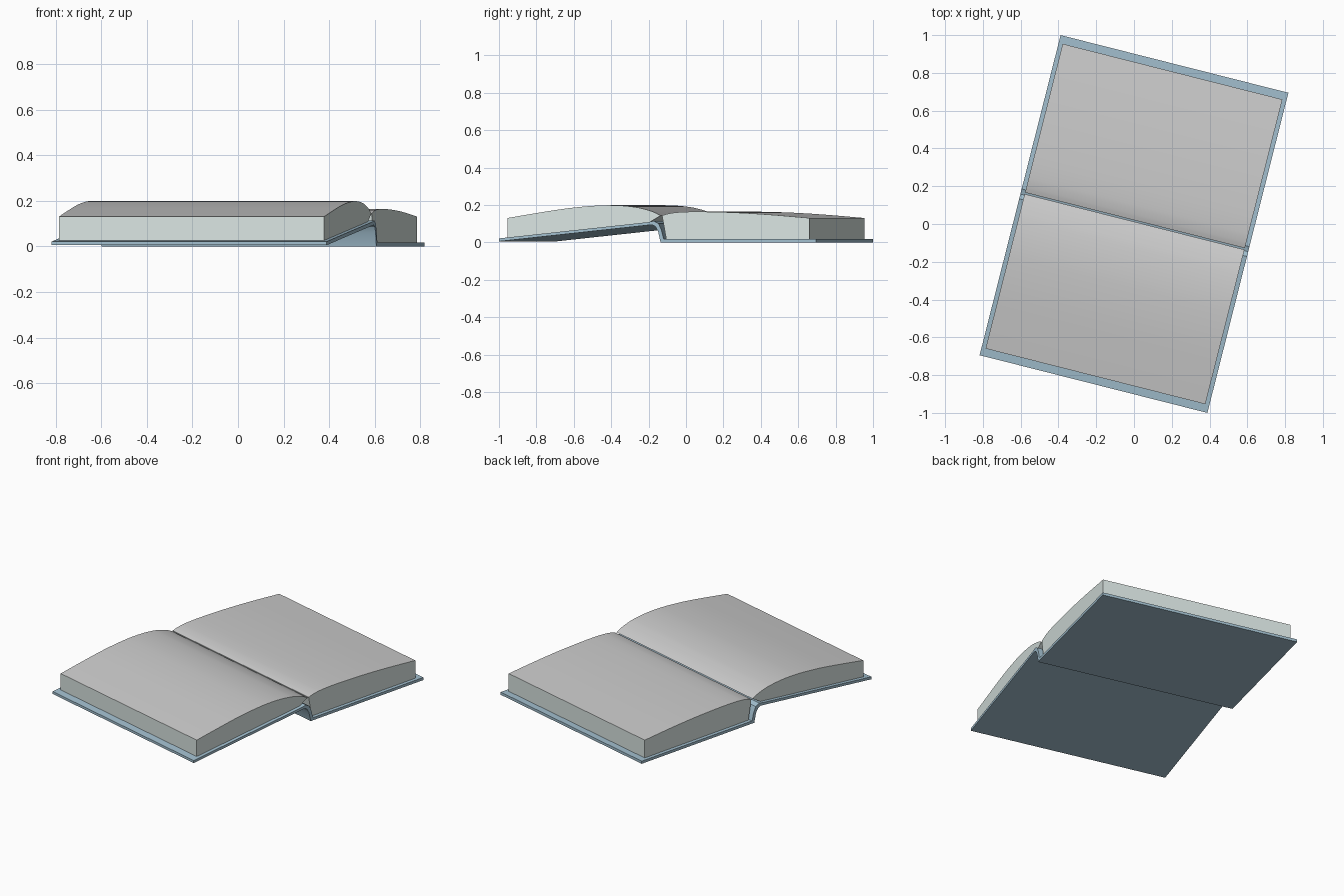
import bpy, bmesh, math

if "Cube" in bpy.data.objects:
    bpy.data.objects.remove(bpy.data.objects["Cube"])

ANGLE = math.radians(-14.2)


def material(name, rgb):
    m = bpy.data.materials.new(name)
    m.diffuse_color = (*rgb, 1)
    m.use_nodes = True
    m.node_tree.nodes["Principled BSDF"].inputs["Base Color"].default_value = m.diffuse_color
    return m


def smooth_curve(pts, n=4):
    """Catmull-Rom through the (v, z) points."""
    out = []
    for i in range(len(pts) - 1):
        a, b = pts[max(i - 1, 0)], pts[i]
        c, d = pts[i + 1], pts[min(i + 2, len(pts) - 1)]
        h = c[0] - b[0]
        mb = (c[1] - a[1]) / (c[0] - a[0]) * h
        mc = (d[1] - b[1]) / (d[0] - b[0]) * h
        for k in range(n):
            t = k / n
            z = ((2*t**3 - 3*t**2 + 1) * b[1] + (t**3 - 2*t**2 + t) * mb
                 + (3*t**2 - 2*t**3) * c[1] + (t**3 - t**2) * mc)
            out.append((b[0] + h * t, z))
    return out + [pts[-1]]


def ribbon(name, top, bottom, half, side_mat, top_mat):
    """Solid between two profile curves, extruded along the spine."""
    bm = bmesh.new()
    rows = [[[bm.verts.new((x, v, z)) for v, z in line] for line in (top, bottom)]
            for x in (-half, half)]
    (ta, ba), (tb, bb) = rows
    for i in range(len(top) - 1):
        j = i + 1
        bm.faces.new((ta[i], tb[i], tb[j], ta[j])).material_index = 1
        bm.faces.new((ba[i], ba[j], bb[j], bb[i]))
        bm.faces.new((ta[i], ta[j], ba[j], ba[i]))
        bm.faces.new((tb[i], bb[i], bb[j], tb[j]))
    for e in (0, -1):
        bm.faces.new((ta[e], ba[e], bb[e], tb[e]))
    bmesh.ops.recalc_face_normals(bm, faces=bm.faces)
    me = bpy.data.meshes.new(name)
    bm.to_mesh(me)
    bm.free()
    me.materials.append(side_mat)
    me.materials.append(top_mat)
    ob = bpy.data.objects.new(name, me)
    bpy.context.collection.objects.link(ob)
    ob.rotation_euler.z = ANGLE
    bpy.ops.object.select_all(action='DESELECT')
    bpy.context.view_layer.objects.active = ob
    ob.select_set(True)
    bpy.ops.object.shade_smooth_by_angle(angle=math.radians(30))
    return ob


def page_block(name, top, base_start, base_end):
    top = smooth_curve(top)
    v0, v1 = top[0][0], top[-1][0]
    bottom = []
    for v, _ in top:
        t = (v - v0) / (v1 - v0)
        bottom.append(tuple(a + (b - a) * t for a, b in zip(base_start, base_end)))
    ribbon(name, top, bottom, 0.60, edge_mat, None)


cover_mat = material("cover_blue", (0.36, 0.52, 0.62))
edge_mat = material("page_edge", (0.70, 0.78, 0.76))

# Cover: tilted front board, bent spine, flat back board
cover_top = [(-.874, .021), (-.05, .108), (-.02, .114), (.006, .10),
             (.022, .065), (.034, .017), (.874, .017)]
cover_bottom = [(-.874, .005), (-.05, .092), (-.03, .094), (-.012, .085),
                (.003, .06), (.017, 0), (.874, 0)]
ribbon("cover", cover_top, cover_bottom, 0.622, cover_mat, cover_mat)

# Raised page block on the tilted board
page_block("raised_pages",
           [(-.832, .13), (-.7, .152), (-.5, .182), (-.33, .197), (-.22, .197),
            (-.12, .187), (-.06, .173), (-.02, .159), (.012, .143)],
           (-.832, .026), (-.049, .108))

# Lower page block on the flat board
page_block("lower_pages",
           [(.02, .143), (.05, .152), (.1, .16), (.2, .164), (.4, .16),
            (.6, .149), (.832, .13)],
           (.043, .017), (.832, .017))
